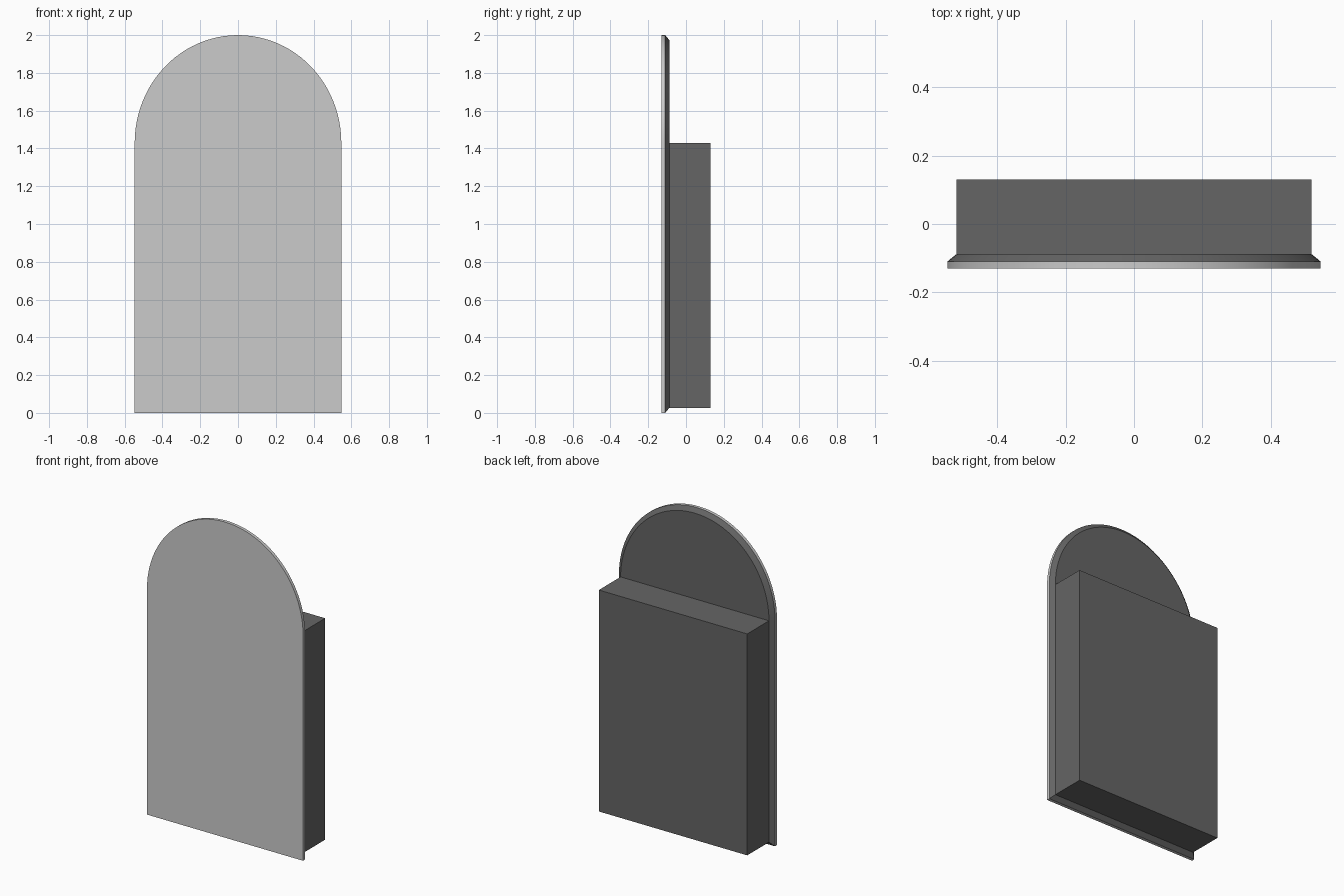
import bpy, bmesh, math

if "Cube" in bpy.data.objects:
    bpy.data.objects.remove(bpy.data.objects["Cube"])

R = 0.547          # half width
SPRING = 1.43      # height where the arch begins
RISE = 0.57        # arch height
INSET = 0.027      # chamfer width
SEGS = 48

dark = bpy.data.materials.new("dark_grey")
dark.diffuse_color = (0.13, 0.13, 0.13, 1)
dark.use_nodes = True
dark.node_tree.nodes["Principled BSDF"].inputs["Base Color"].default_value = dark.diffuse_color


def arch(bm, y, inset):
    """Ring of vertices for an arched outline at depth y."""
    r, h = R - inset, RISE - inset
    pts = [(-r, inset), (r, inset)]
    for i in range(SEGS + 1):
        a = math.pi * i / SEGS
        pts.append((r * math.cos(a), SPRING + h * math.sin(a)))
    return [bm.verts.new((x, y, z)) for x, z in pts]


def loft(name, outlines, material=None):
    """Closed solid through arched outlines given as (y, inset)."""
    bm = bmesh.new()
    rings = [arch(bm, y, inset) for y, inset in outlines]
    bm.faces.new(rings[0])
    bm.faces.new(rings[-1])
    for a, b in zip(rings, rings[1:]):
        for i in range(len(a)):
            j = (i + 1) % len(a)
            bm.faces.new((a[i], a[j], b[j], b[i]))
    obj = finish(bm, name, material)
    bpy.ops.object.select_all(action='DESELECT')
    bpy.context.view_layer.objects.active = obj
    obj.select_set(True)
    bpy.ops.object.shade_smooth_by_angle(angle=math.radians(30))


def finish(bm, name, material=None):
    bmesh.ops.recalc_face_normals(bm, faces=bm.faces[:])
    mesh = bpy.data.meshes.new(name)
    bm.to_mesh(mesh)
    bm.free()
    if material:
        mesh.materials.append(material)
    obj = bpy.data.objects.new(name, mesh)
    bpy.context.collection.objects.link(obj)
    return obj


# Light arched front panel, and the dark chamfered backing behind it
loft("front_panel", [(-0.13, 0), (-0.11, 0)])
loft("chamfered_backing", [(-0.11, 0), (-0.088, INSET)], dark)

# Dark rectangular box on the back, its front face sitting on the backing
bm = bmesh.new()
bmesh.ops.create_cube(bm, size=1)
y0, y1, z0, z1 = -0.088, 0.13, INSET, SPRING
bmesh.ops.scale(bm, vec=(2 * (R - INSET), y1 - y0, z1 - z0), verts=bm.verts)
bmesh.ops.translate(bm, vec=(0, (y0 + y1) / 2, (z0 + z1) / 2), verts=bm.verts)
finish(bm, "back_box", dark)
